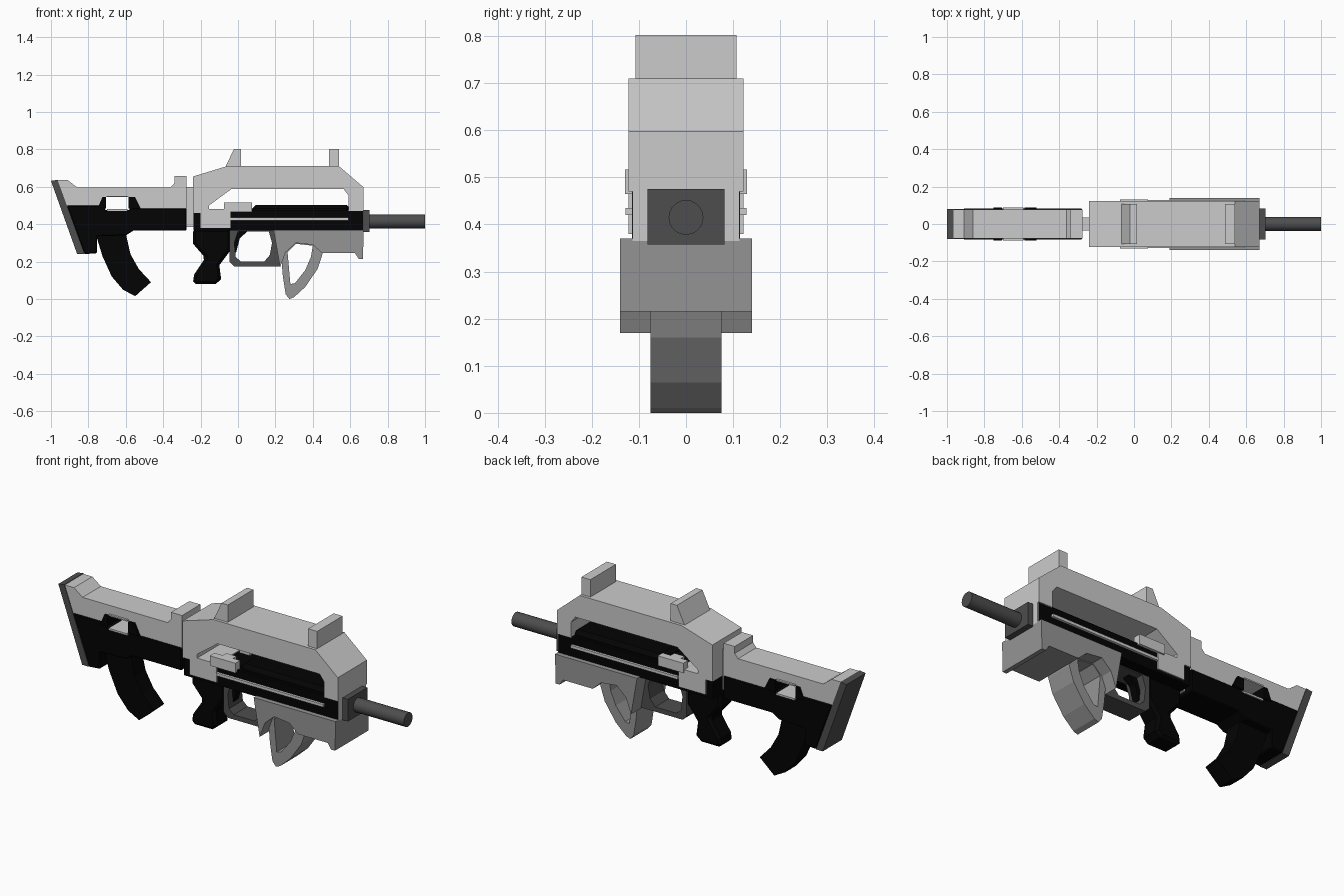
import bpy
import bmesh
from math import pi

if "Cube" in bpy.data.objects:
    bpy.data.objects.remove(bpy.data.objects["Cube"])


def material(name, value):
    m = bpy.data.materials.new(name)
    m.diffuse_color = (value, value, value, 1)
    m.use_nodes = True
    m.node_tree.nodes["Principled BSDF"].inputs["Base Color"].default_value = m.diffuse_color
    return m


BLACK = material("black", 0.001)
DARK = material("dark_grey", 0.075)
MID = material("mid_grey", 0.3)


def add_bevel(ob, width):
    b = ob.modifiers.new("bevel", 'BEVEL')
    b.width = width
    b.segments = 1
    b.limit_method = 'ANGLE'
    b.angle_limit = 1.2


def prism(name, loops, half, mat=None, bevel=0.0):
    """Side profile in x/z (first loop outer, the rest holes), extruded along y."""
    cu = bpy.data.curves.new(name, 'CURVE')
    cu.dimensions = '2D'
    cu.fill_mode = 'BOTH'
    cu.extrude = half
    for pts in loops:
        s = cu.splines.new('POLY')
        s.points.add(len(pts) - 1)
        for p, (x, z) in zip(s.points, pts):
            p.co = (x, z, 0, 1)
        s.use_cyclic_u = True
    ob = bpy.data.objects.new(name, cu)
    bpy.context.collection.objects.link(ob)
    ob.rotation_euler = (pi / 2, 0, 0)
    bpy.ops.object.select_all(action='DESELECT')
    ob.select_set(True)
    bpy.context.view_layer.objects.active = ob
    bpy.ops.object.convert(target='MESH')
    ob = bpy.context.object
    # weld the caps to the sides and keep the facets flat
    bm = bmesh.new()
    bm.from_mesh(ob.data)
    bmesh.ops.remove_doubles(bm, verts=bm.verts, dist=1e-5)
    bmesh.ops.dissolve_limit(bm, angle_limit=0.01, verts=bm.verts, edges=bm.edges)
    bmesh.ops.recalc_face_normals(bm, faces=bm.faces)
    for f in bm.faces:
        f.smooth = False
    bm.to_mesh(ob.data)
    bm.free()
    if bevel:
        add_bevel(ob, bevel)
    if mat:
        ob.data.materials.append(mat)
    return ob


def box(name, x0, x1, z0, z1, half, mat=None, bevel=0.0, y=0.0):
    bpy.ops.mesh.primitive_cube_add(size=1, location=((x0 + x1) / 2, y, (z0 + z1) / 2))
    ob = bpy.context.object
    ob.name = name
    ob.scale = (x1 - x0, 2 * half, z1 - z0)
    bpy.ops.object.transform_apply(location=False, rotation=False, scale=True)
    if bevel:
        add_bevel(ob, bevel)
    if mat:
        ob.data.materials.append(mat)
    return ob


# Shoulder stock: butt plate, upper shell, lower body, window frame
prism("butt_plate", [[(-1, .632), (-.965, .637), (-.82, .24), (-.86, .24)]], .08, DARK)
prism("stock_upper", [[(-.965, .635), (-.91, .635), (-.86, .597), (-.36, .597),
                       (-.34, .62), (-.34, .657), (-.275, .657), (-.275, .48),
                       (-.58, .48), (-.58, .545), (-.71, .545), (-.71, .48), (-.91, .48)]], .077)
prism("stock_lower", [[(-.915, .5), (-.71, .5), (-.71, .475), (-.58, .475), (-.58, .485),
                       (-.275, .485), (-.275, .365), (-.56, .365), (-.6, .34),
                       (-.755, .335), (-.755, .245), (-.82, .24)]], .082, BLACK, bevel=.012)
prism("window_brace_rear", [[(-.75, .485), (-.725, .545), (-.705, .545), (-.705, .485)]],
      .088, BLACK)
prism("window_brace_front", [[(-.585, .485), (-.585, .545), (-.55, .545), (-.52, .485)]],
      .088, BLACK)
box("window_lintel", -.7, -.59, .545, .552, .088)
box("window_sill", -.7, -.59, .47, .48, .088)

# Curved magazine
prism("magazine", [[(-.76, .345), (-.725, .23), (-.675, .12), (-.615, .05), (-.55, .015),
                    (-.465, .09), (-.53, .16), (-.575, .24), (-.6, .35)]], .045, BLACK)

# Joint between stock and body
box("stock_joint", -.28, -.235, .385, .6, .035)

# Upper shroud with open carry handle
prism("upper_shroud", [[(-.24, .655), (-.06, .71), (.54, .71), (.672, .597), (.672, .47),
                        (.59, .47), (.59, .555), (.565, .588), (-.035, .588), (-.155, .5),
                        (-.155, .48), (-.04, .48), (-.04, .38), (-.2, .38), (-.2, .46),
                        (-.24, .46)]], .122)

# Receiver, its raised bolt cover and side rail
box("receiver", -.238, .668, .365, .475, .115, BLACK)
box("bolt_cover", .075, .6, .44, .503, .1, BLACK, .02)
box("side_rail", -.04, .59, .42, .435, .128)
box("receiver_front_plate", .66, .672, .365, .48, .114)

# Charging handles, one on each side
for side, sy in (("left", 1), ("right", -1)):
    box("charging_handle_" + side, -.075, .075, .465, .517, .02, y=sy * .11)
    box("charging_stem_" + side, -.03, .03, .468, .514, .025, y=sy * .08)

# Sights
prism("rear_sight", [[(-.07, .7), (-.022, .802), (.015, .802), (.015, .7)]], .107)
box("front_sight", .487, .54, .7, .802, .107)

# Pistol grip
prism("pistol_grip", [[(-.24, .375), (-.04, .375), (-.04, .26), (-.1, .18), (-.09, .105),
                       (-.12, .08), (-.225, .08), (-.24, .095), (-.235, .13), (-.175, .22),
                       (-.24, .295)]], .055, BLACK, bevel=.014)

# Trigger guard with oval opening, trigger
prism("trigger_guard", [[(-.045, .37), (.2, .37), (.225, .175), (-.02, .175), (-.045, .2)],
                        [(0, .36), (.165, .36), (.182, .3), (.17, .235), (.14, .2),
                         (.015, .2), (-.012, .225), (-.02, .3)]], .058, DARK)
prism("trigger", [[(-.02, .37), (.06, .37), (.01, .325), (-.01, .25), (-.02, .24)]], .02, BLACK)

# Fore-end block and looped thumb grip
prism("fore_end", [[(.19, .37), (.672, .37), (.668, .215), (.645, .215), (.625, .245),
                    (.45, .245), (.4, .29), (.31, .3), (.255, .25), (.225, .17)]], .14, MID)
prism("grip_loop", [[(.225, .3), (.46, .3), (.45, .235), (.425, .16), (.36, .065), (.3, .01),
                     (.275, 0), (.255, .025), (.24, .12)],
                    [(.265, .25), (.31, .295), (.4, .285), (.39, .225), (.36, .155),
                     (.305, .085), (.28, .08)]], .075, MID)

# Barrel and its mount
box("barrel_mount", .665, .703, .357, .475, .082, DARK)
bpy.ops.mesh.primitive_cylinder_add(vertices=20, radius=.037, depth=.31,
                                    location=(.845, 0, .415), rotation=(0, pi / 2, 0))
barrel = bpy.context.object
barrel.name = "barrel"
barrel.data.materials.append(DARK)
bpy.ops.object.shade_smooth_by_angle()
